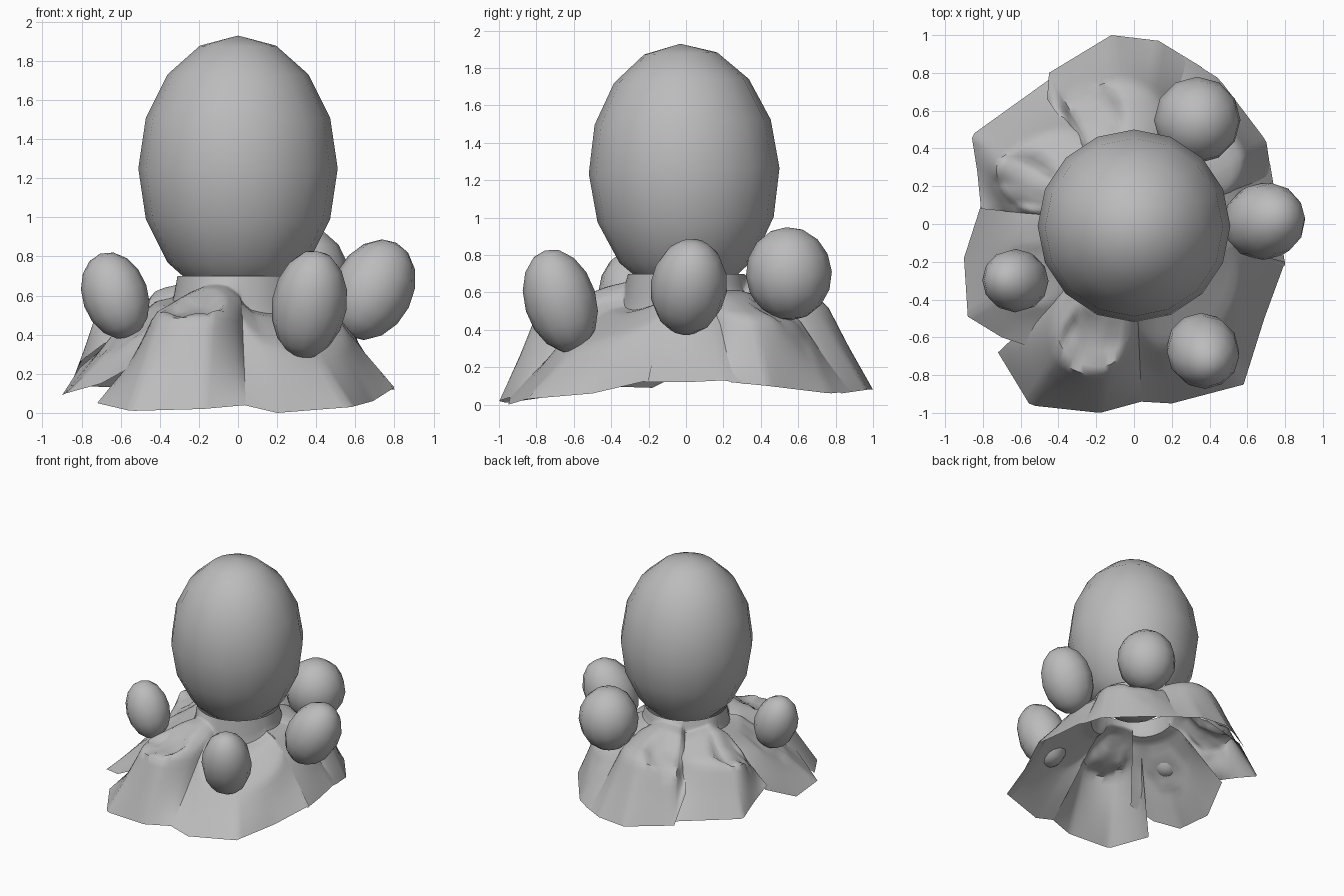
import bpy, bmesh, math
from mathutils import Vector

cube = bpy.data.objects.get("Cube")
if cube:
    bpy.data.objects.remove(cube)

grey = bpy.data.materials.new("stone_grey")
grey.use_nodes = True
grey.diffuse_color = (0.5, 0.5, 0.5, 1)
grey.node_tree.nodes["Principled BSDF"].inputs["Base Color"].default_value = (0.5, 0.5, 0.5, 1)


def finish(bm, name, angle):
    mesh = bpy.data.meshes.new(name)
    bm.to_mesh(mesh)
    bm.free()
    mesh.materials.append(grey)
    obj = bpy.data.objects.new(name, mesh)
    bpy.context.collection.objects.link(obj)
    bpy.ops.object.select_all(action="DESELECT")
    obj.select_set(True)
    bpy.context.view_layer.objects.active = obj
    bpy.ops.object.shade_smooth_by_angle(angle=math.radians(angle))
    return obj


def egg(name, centre, width, height, axis, segments):
    """Low-poly ellipsoid whose long axis leans along the given direction."""
    bm = bmesh.new()
    bmesh.ops.create_uvsphere(bm, u_segments=segments, v_segments=8, radius=1)
    obj = finish(bm, name, 60)
    obj.scale = (width, width, height)
    obj.location = centre
    obj.rotation_euler = Vector((0, 0, 1)).rotation_difference(Vector(axis)).to_euler()


def along(points, t):
    """Point at fraction t of a polyline, with equal time per segment."""
    s = min(t, 0.9999) * (len(points) - 1)
    i = int(s)
    return Vector(points[i]).lerp(Vector(points[i + 1]), s - i)


def petal(name, rim, pit, lip, shoulder, depth):
    """Open drooping sheet: collar, shoulder with a six-sided hollow, then skirt."""
    bm = bmesh.new()
    cols, rows = 28, 24
    middle = Vector(pit)
    reach = middle.length + lip
    grid = []
    for i in range(cols + 1):
        u = i / cols
        edge = along(rim, u)
        flat = Vector((edge.x, edge.y))
        bulge = math.sin(math.pi * u) ** 0.75
        out = flat.normalized()
        sr = min(0.52 + bulge * (reach - 0.52), flat.length - 0.04)
        sz = 0.49 + bulge * (shoulder - 0.49)
        top = 0.57 + bulge * (shoulder - 0.43) * 0.75
        section = [(0.31, 0.70), (0.33, top + 0.02), (0.42, top), (sr, sz),
                   (sr + (flat.length - sr) * 0.5, edge.z + (sz - edge.z) * 0.48),
                   (flat.length, edge.z)]
        column = []
        for j in range(rows + 1):
            s = j / rows * (len(section) - 1)
            k = min(int(s), len(section) - 2)
            r, z = Vector(section[k]).lerp(Vector(section[k + 1]), s - k)
            p = out * r
            away = p - middle
            hexagon = max(abs(away.dot(Vector((math.cos(a), math.sin(a)))))
                          for a in (math.pi / 6, math.pi / 2, math.pi * 5 / 6))
            f = max(0, min(1, (0.17 - hexagon) / 0.07))
            z -= depth * f * f * (3 - 2 * f)
            column.append(bm.verts.new((p.x, p.y, z)))
        grid.append(column)
    for a, b in zip(grid, grid[1:]):
        for j in range(rows):
            bm.faces.new((a[j], a[j + 1], b[j + 1], b[j]))
    finish(bm, name, 50)


# Large central egg and the four small eggs around it
egg("large_egg", (0, -0.01, 1.25), 0.51, 0.68, (0, -0.03, 1), 16)
egg("front_left_egg", (0.365, -0.672, 0.555), 0.192, 0.285, (0.16, -0.3, 1), 12)
egg("left_egg", (0.69, 0.015, 0.63), 0.205, 0.27, (0.5, 0.14, 1), 12)
egg("back_left_egg", (0.335, 0.55, 0.70), 0.23, 0.25, (0.1, -0.05, 1), 12)
egg("right_egg", (-0.628, -0.30, 0.60), 0.168, 0.228, (-0.35, 0.05, 1), 12)

# Ring of seven overlapping sheets, each with a hollow for an egg
petal("front_petal", [(-0.72, -0.68, 0.05), (-0.55, -0.96, 0.01), (-0.18, -1, 0.02),
                      (0.04, -0.94, 0.04)], (-0.23, -0.61), 0.17, 0.52, 0.06)
petal("front_left_petal", [(0.03, -0.94, 0.04), (0.2, -0.95, 0), (0.58, -0.85, 0.03),
                           (0.69, -0.5, 0.06), (0.8, -0.2, 0.13)],
      (0.32, -0.58), 0.04, 0.32, 0)
petal("left_petal", [(0.8, -0.22, 0.12), (0.77, 0, 0.12), (0.74, 0.2, 0.13),
                     (0.72, 0.32, 0.11)], (0.5, 0.02), 0.08, 0.42, 0)
petal("back_left_petal", [(0.73, 0.24, 0.12), (0.7, 0.44, 0.10), (0.45, 0.77, 0.06),
                          (0.13, 0.97, 0.08)], (0.34, 0.52), 0.08, 0.46, 0.03)
petal("back_petal", [(0.36, 0.83, 0.06), (0.13, 0.97, 0.08), (-0.12, 1, 0.08),
                     (-0.45, 0.8, 0.10), (-0.46, 0.66, 0.32)],
      (-0.22, 0.58), 0.13, 0.55, 0.06)
petal("back_right_petal", [(-0.4, 0.8, 0.12), (-0.86, 0.47, 0.14), (-0.83, 0.28, 0.2),
                           (-0.81, 0.08, 0.26)],
      (-0.57, 0.22), 0.17, 0.52, 0.06)
petal("right_petal", [(-0.81, 0.1, 0.23), (-0.9, -0.18, 0.09), (-0.88, -0.49, 0.10),
                      (-0.7, -0.6, 0.15), (-0.52, -0.66, 0.25)],
      (-0.55, -0.27), 0.06, 0.40, 0.02)
